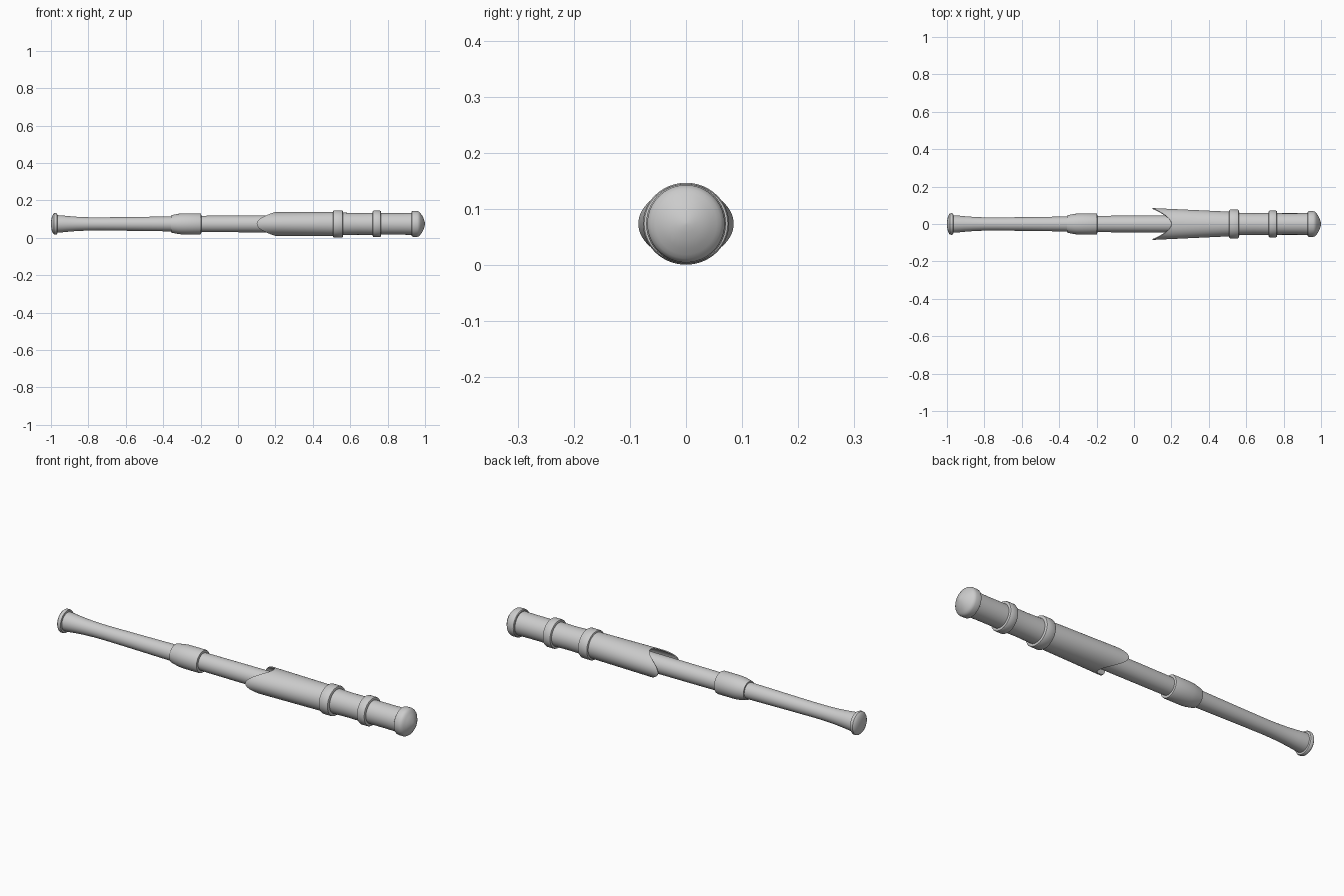
import bpy, bmesh, math

if "Cube" in bpy.data.objects:
    bpy.data.objects.remove(bpy.data.objects["Cube"])

AXIS_Z = 0.074
SIDES = 64


def finish(name, bm, angle=35):
    bmesh.ops.recalc_face_normals(bm, faces=bm.faces)
    mesh = bpy.data.meshes.new(name)
    bm.to_mesh(mesh)
    bm.free()
    ob = bpy.data.objects.new(name, mesh)
    bpy.context.collection.objects.link(ob)
    ob.location.z = AXIS_Z
    bpy.ops.object.select_all(action='DESELECT')
    ob.select_set(True)
    bpy.context.view_layer.objects.active = ob
    bpy.ops.object.shade_smooth_by_angle(angle=math.radians(angle))
    return ob


def bridge(bm, a, b):
    for i in range(SIDES):
        j = (i + 1) % SIDES
        bm.faces.new((a[i], a[j], b[j], b[i]))


def lathe(name, profile, wide=1.0):
    """Turn (x, radius) points around the long axis; both ends are capped."""
    bm = bmesh.new()
    loops = []
    for x, r in profile:
        loops.append([bm.verts.new((x, wide * r * math.cos(t), r * math.sin(t)))
                      for t in (2 * math.pi * i / SIDES for i in range(SIDES))])
    for a, b in zip(loops, loops[1:]):
        bridge(bm, a, b)
    bm.faces.new(loops[0])
    bm.faces.new(loops[-1])
    return finish(name, bm)


def band(name, x0, x1, r, wide=1.0):
    """Ring with softly rounded edges."""
    c = 0.006
    lathe(name, [(x0, r - 0.012), (x0, r - c), (x0 + 0.002, r - 0.002), (x0 + c, r),
                 (x1 - c, r), (x1 - 0.002, r - 0.002), (x1, r - c), (x1, r - 0.012)], wide)


# Slim shaft with flared tail
lathe("shaft", [(-0.98, 0.047), (-0.95, 0.046), (-0.91, 0.042), (-0.86, 0.038),
                (-0.80, 0.0355), (-0.74, 0.035), (-0.60, 0.0365), (-0.35, 0.040),
                (-0.15, 0.044), (0.10, 0.045), (0.53, 0.046)])

# Tail knob
lathe("end_knob", [(-1.0, 0.004), (-0.998, 0.025), (-0.994, 0.042), (-0.988, 0.052),
                   (-0.983, 0.057), (-0.973, 0.058), (-0.967, 0.055), (-0.965, 0.044)])

# Middle collar, tapered toward the tail
lathe("collar", [(-0.358, 0.038), (-0.357, 0.046), (-0.345, 0.049), (-0.32, 0.054),
                 (-0.30, 0.056), (-0.28, 0.0565), (-0.203, 0.0565), (-0.197, 0.0545),
                 (-0.196, 0.042)])

# Hollow flaring sleeve with scooped mouth
bm = bmesh.new()
STEPS = 14
WALL = 0.005


def sleeve_loop(u, inset):
    loop = []
    for i in range(SIDES):
        t = 2 * math.pi * i / SIDES
        start = 0.10 + 0.10 * math.sin(t) ** 2
        x = start + (0.53 - start) * u
        ry = 0.085 - 0.020 * (x - 0.10) / 0.43 - inset
        rz = 0.064 - inset
        loop.append(bm.verts.new((x, ry * math.cos(t), rz * math.sin(t))))
    return loop


outer = [sleeve_loop(k / STEPS, 0) for k in range(STEPS + 1)]
inner = [sleeve_loop(k / STEPS, WALL) for k in range(STEPS + 1)]
loops = outer + inner[::-1]
for a, b in zip(loops, loops[1:] + loops[:1]):
    bridge(bm, a, b)
finish("sleeve", bm)

# Grip sections, slightly waisted between the rings
lathe("grip_inner", [(0.53, 0.061), (0.57, 0.060), (0.64, 0.058), (0.71, 0.059), (0.75, 0.060)])
lathe("grip_outer", [(0.74, 0.058), (0.80, 0.0575), (0.87, 0.0575), (0.95, 0.059)])

# Rings
band("ring_front", 0.508, 0.561, 0.073, 1.05)
band("ring_middle", 0.72, 0.765, 0.071, 1.0)

# Domed end cap
lathe("end_cap", [(0.928, 0.055), (0.928, 0.064), (0.931, 0.068), (0.936, 0.069),
                  (0.958, 0.069), (0.965, 0.067), (0.972, 0.062), (0.977, 0.055),
                  (0.985, 0.044), (0.992, 0.030), (0.997, 0.016), (1.0, 0.003)])
